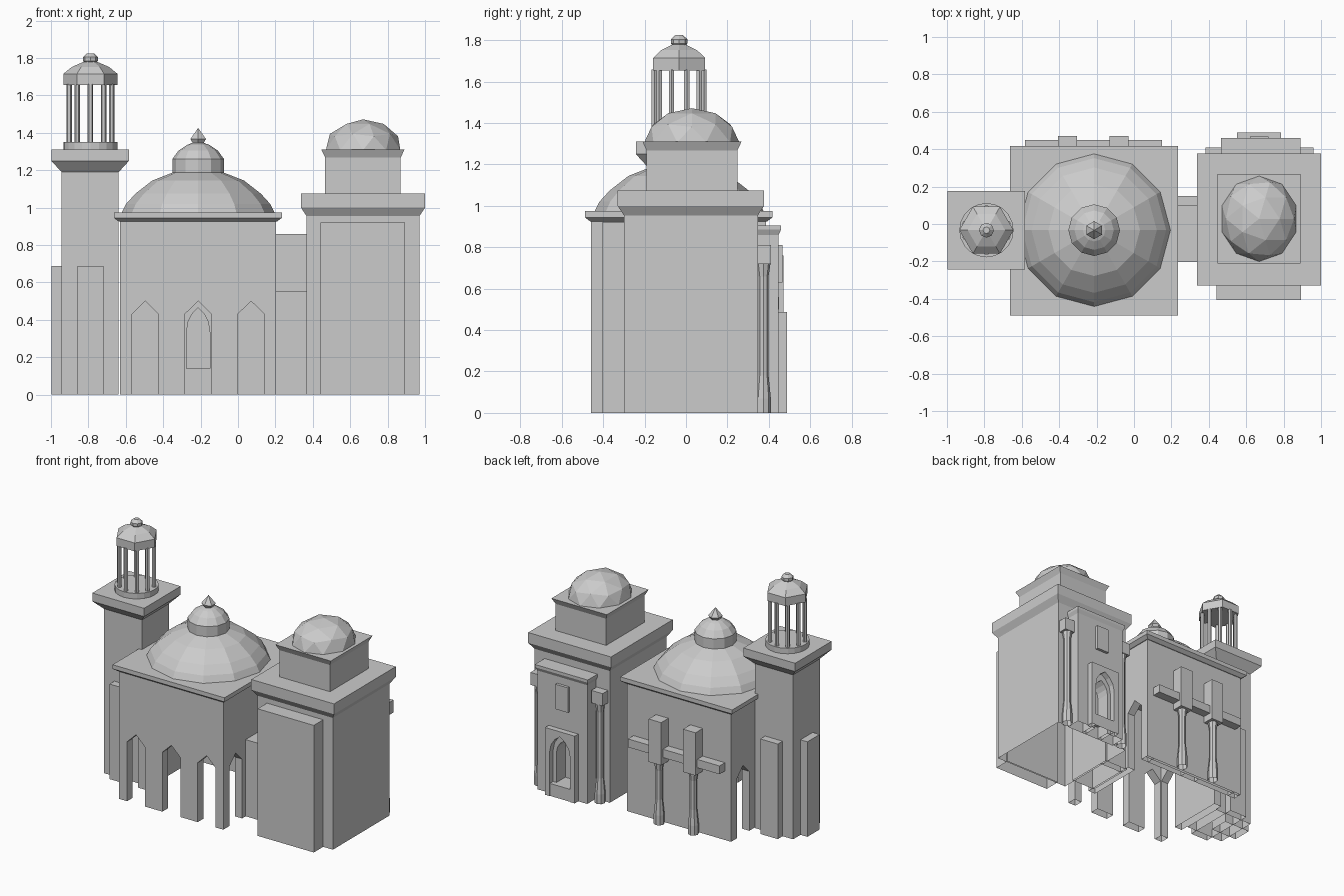
import bpy, bmesh, math
from mathutils import Matrix

if "Cube" in bpy.data.objects:
    bpy.data.objects.remove(bpy.data.objects["Cube"])

STONE = (0.6, 0.6, 0.6, 1)
stone = bpy.data.materials.new("grey stone")
stone.use_nodes = True
stone.diffuse_color = STONE
stone.node_tree.nodes["Principled BSDF"].inputs["Base Color"].default_value = STONE


def finish(name, bm):
    """Open the underside on the ground and make the object."""
    bmesh.ops.recalc_face_normals(bm, faces=bm.faces)
    ground = [f for f in bm.faces if all(v.co.z < 0.001 for v in f.verts)]
    bmesh.ops.delete(bm, geom=ground, context='FACES')
    mesh = bpy.data.meshes.new(name)
    bm.to_mesh(mesh)
    bm.free()
    mesh.materials.append(stone)
    obj = bpy.data.objects.new(name, mesh)
    bpy.context.collection.objects.link(obj)
    return obj


def loft(name, rings):
    """Skin equal-sized rings of points and cap both ends."""
    bm = bmesh.new()
    rows = [[bm.verts.new(p) for p in ring] for ring in rings]
    n = len(rows[0])
    for a, b in zip(rows, rows[1:]):
        for i in range(n):
            j = (i + 1) % n
            bm.faces.new((a[i], a[j], b[j], b[i]))
    bm.faces.new(rows[0])
    bm.faces.new(rows[-1])
    return finish(name, bm)


def block(name, x, y, levels):
    """Rectangular block; levels are (height, outward growth)."""
    return loft(name, [[(x[0] - g, y[0] - g, z), (x[1] + g, y[0] - g, z),
                        (x[1] + g, y[1] + g, z), (x[0] - g, y[1] + g, z)]
                       for z, g in levels])


def box(name, x, y, z):
    return block(name, x, y, [(z[0], 0), (z[1], 0)])


def turned(name, cx, cy, sides, profile, turn=0.0):
    """Faceted round part from (radius, height) pairs."""
    steps = [turn + i * math.tau / sides for i in range(sides)]
    return loft(name, [[(cx + r * math.cos(a), cy + r * math.sin(a), z)
                        for a in steps] for r, z in profile])


def arched_wall(name, span, top, arches, depth, along="x", curve=()):
    """Wall with pointed openings; arches are (centre, half width, spring, apex),
    curve lists extra (width, rise) fractions that round the arch."""
    pts = [(span[0], 0)]
    for c, w, s, a in arches:
        bend = [(w * u, s + (a - s) * v) for u, v in curve]
        pts += [(c - w, 0), (c - w, s)] + [(c - u, z) for u, z in bend] + [(c, a)]
        pts += [(c + u, z) for u, z in reversed(bend)] + [(c + w, s), (c + w, 0)]
    pts += [(span[1], 0), (span[1], top), (span[0], top)]
    return loft(name, [[(u, d, z) if along == "x" else (d, u, z) for u, z in pts]
                       for d in depth])


def column(name, cx, cy, top):
    turned(name, cx, cy, 8, [(0.036, 0), (0.036, 0.07), (0.025, 0.18),
                             (0.025, top - 0.06), (0.034, top)])


ROUND = ((0.86, 0.42), (0.5, 0.76))

# Main hall: open arcade on the front and sides, closed back wall
HX, HY = (-0.632, 0.203), (-0.458, 0.387)
CX, CY, T = -0.213, -0.033, 0.065
STEP, HALF = 0.283, 0.072
front_arches = [(CX + i * STEP, HALF, 0.43, 0.5) for i in (-1, 0, 1)]
side_arches = [(CY + i * STEP, HALF, 0.43, 0.5) for i in (-1, 1)]
arched_wall("hall_front_arcade", HX, 0.93, front_arches, (HY[0], HY[0] + T))
arched_wall("hall_right_arcade", HY, 0.93, side_arches, (HX[0], HX[0] + 0.058), "y")
arched_wall("hall_left_arcade", HY, 0.93, side_arches, (HX[1] - 0.058, HX[1]), "y")
box("hall_back_wall", HX, (HY[1] - 0.02, HY[1]), (0, 0.93))
arched_wall("prayer_niche_wall", HX, 0.93, [(CX, 0.062, 0.335, 0.465)],
            (HY[1] - T, HY[1] - 0.02), curve=ROUND)
box("prayer_niche_sill", (CX - 0.062, CX + 0.062), (HY[1] - T, HY[1] - 0.02), (0, 0.14))
block("hall_cornice", HX, HY, [(0.925, 0.005), (0.945, 0.031), (0.975, 0.031)])

# Main dome with its lantern and finial
turned("hall_dome", CX, CY, 12, [(0.408, 0.975), (0.385, 1.02), (0.335, 1.075),
                                 (0.245, 1.145), (0.13, 1.19)], math.pi / 2)
turned("lantern", CX, CY, 12, [(0.138, 1.17), (0.138, 1.26), (0.105, 1.305),
                               (0.06, 1.335), (0.02, 1.35)], math.pi / 2)
turned("finial", CX, CY, 6, [(0.03, 1.34), (0.048, 1.367), (0.001, 1.425)], math.pi / 2)

# Back wall crosses standing on columns
box("cross_bar", (-0.583, 0.15), (0.38, 0.45), (0.5, 0.56))
for i, x in enumerate((-0.355, -0.08)):
    box(f"cross_post_{i}", (x - 0.05, x + 0.05), (0.38, 0.47), (0.45, 0.76))
    column(f"back_column_{i}", x, 0.422, 0.45)

# Minaret shaft, corbelled balcony and buttress plates
MX, MY, TX, TY = (-0.943, -0.638), (-0.187, 0.122), -0.789, -0.033
box("minaret_shaft", MX, MY, (0, 1.2))
block("minaret_balcony", MX, MY, [(1.19, 0), (1.25, 0.055), (1.31, 0.055)])
box("minaret_front_back_plate", (TX - 0.07, TX + 0.07), (MY[0] - 0.055, MY[1] + 0.055), (0, 0.688))
box("minaret_side_plate", (MX[0] - 0.055, TX), (TY - 0.07, TY + 0.07), (0, 0.688))

# Minaret pavilion
turned("pavilion_base", TX, TY, 20, [(0.145, 1.3), (0.145, 1.35)])
for i in range(10):
    a = math.pi / 2 + i * math.tau / 10
    turned(f"pavilion_post_{i}", TX + 0.12 * math.cos(a), TY + 0.12 * math.sin(a), 6,
           [(0.015, 1.34), (0.015, 1.66)])
turned("pavilion_roof", TX, TY, 6, [(0.145, 1.655), (0.145, 1.715), (0.1, 1.752), (0.035, 1.78)])
turned("pavilion_knob", TX, TY, 8, [(0.028, 1.77), (0.04, 1.785), (0.04, 1.805), (0.018, 1.825)])

# Link between the hall and the tomb: low passage and a tall thin wall behind
box("link_passage", (0.19, 0.38), (-0.203, 0.1), (0, 0.555))
box("link_wall", (0.19, 0.38), (0.096, 0.15), (0, 0.86))

# Tomb tower with cornice, drum and dome
BX, BY, PX = (0.367, 0.97), (-0.3, 0.347), 0.669
box("tomb_body", BX, BY, (0, 0.96))
block("tomb_cornice", BX, BY, [(0.954, 0), (1.0, 0.03), (1.075, 0.03)])
box("tomb_front_panel", (0.442, 0.892), (-0.407, -0.29), (0, 0.92))
block("tomb_drum", (0.466, 0.87), (-0.19, 0.248), [(1.07, 0), (1.268, 0), (1.31, 0.02)])
dome = bmesh.new()
bmesh.ops.create_icosphere(dome, subdivisions=2, radius=1,
                           matrix=Matrix.Translation((PX, 0.028, 1.308))
                           @ Matrix.Diagonal((0.209, 0.229, 0.164, 1)))
low = [v for v in dome.verts if v.co.z < 1.3]
bmesh.ops.delete(dome, geom=low, context='VERTS')
finish("tomb_dome", dome)

# Rear portal: slab, arched doorway, window plate and flanking columns
arched_wall("portal_slab", (0.478, 0.878), 0.87, [(PX, 0.055, 0.31, 0.4)],
            (0.34, 0.447), curve=ROUND)
block("portal_slab_cap", (0.478, 0.878), (0.34, 0.447), [(0.86, 0), (0.885, 0.012), (0.905, 0.012)])
arched_wall("portal_frame", (0.55, 0.787), 0.487, [(PX, 0.082, 0.32, 0.45)],
            (0.44, 0.488), curve=ROUND)
box("portal_sill", (PX - 0.082, PX + 0.082), (0.34, 0.484), (0, 0.09))
box("portal_window", (PX - 0.05, PX + 0.05), (0.44, 0.467), (0.63, 0.81))
for i, x in enumerate((0.426, 0.914)):
    box(f"portal_capital_{i}", (x - 0.045, x + 0.045), (0.34, 0.41), (0.72, 0.81))
    column(f"portal_column_{i}", x, 0.374, 0.72)
